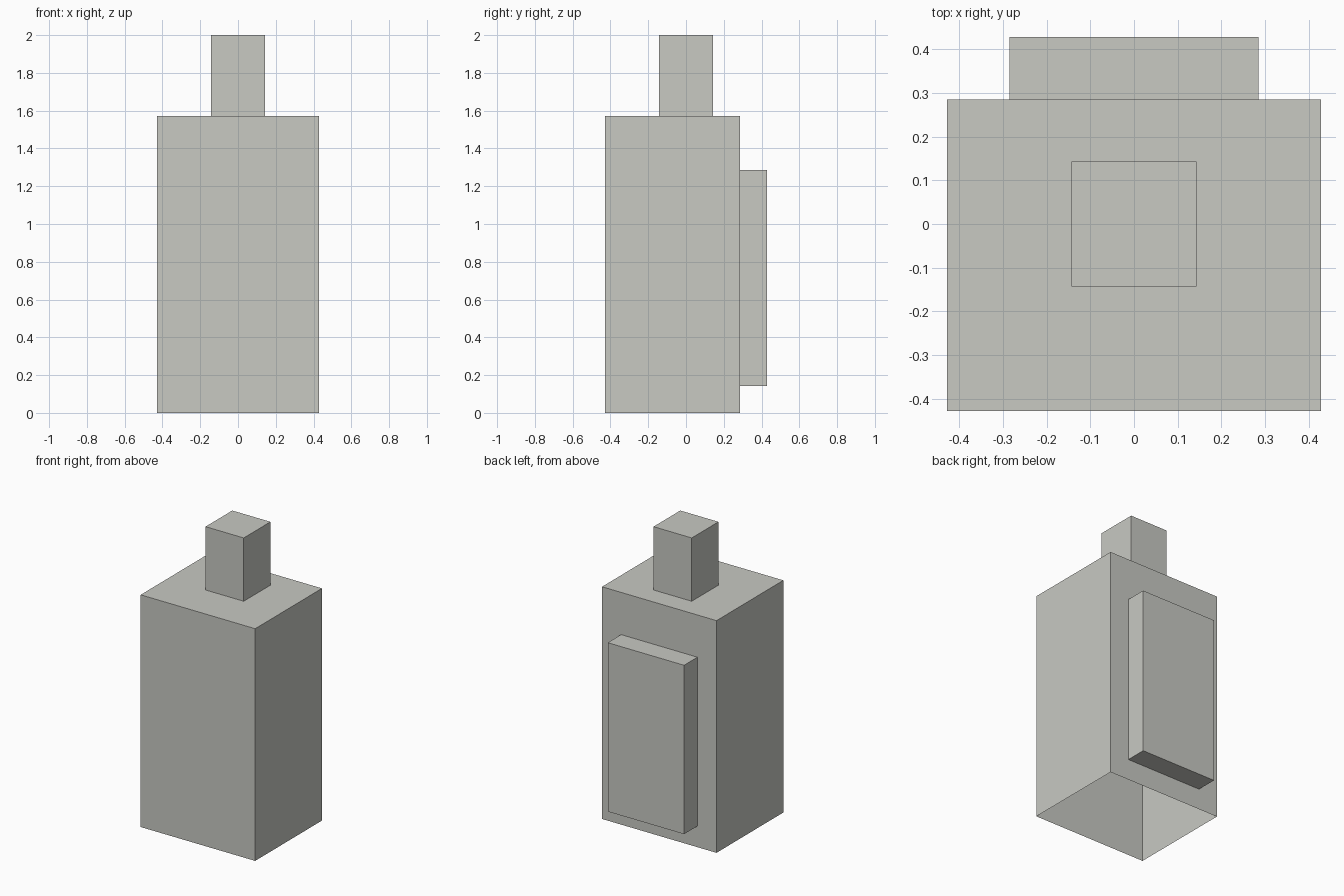
import bpy, bmesh

if "Cube" in bpy.data.objects:
    bpy.data.objects.remove(bpy.data.objects["Cube"])

U = 1 / 7  # the whole model sits on a grid of sevenths

grey = bpy.data.materials.new("warm light grey")
grey.diffuse_color = (0.58, 0.585, 0.545, 1)
grey.use_nodes = True
grey.node_tree.nodes["Principled BSDF"].inputs["Base Color"].default_value = grey.diffuse_color


def level(x0, x1, y0, y1, z):
    """Horizontal rectangle: front-left, front-right, back-right, back-left."""
    return [(x0, y0, z), (x1, y0, z), (x1, y1, z), (x0, y1, z)]


def upright(x0, x1, z0, z1, y):
    """Rectangle facing the back."""
    return [(x1, y, z0), (x0, y, z0), (x0, y, z1), (x1, y, z1)]


def shell(name, loops, cap=True, skip=()):
    """Skin through successive rectangles; skip holds (loop, side) left open."""
    bm = bmesh.new()
    rings = [[bm.verts.new([c * U for c in p]) for p in loop] for loop in loops]
    for n, (a, b) in enumerate(zip(rings, rings[1:])):
        for i in range(4):
            if (n, i) not in skip:
                j = (i + 1) % 4
                bm.faces.new((a[i], a[j], b[j], b[i]))
    if cap:
        bm.faces.new(rings[-1])
    mesh = bpy.data.meshes.new(name)
    bm.to_mesh(mesh)
    bm.free()
    mesh.materials.append(grey)
    obj = bpy.data.objects.new(name, mesh)
    bpy.context.collection.objects.link(obj)


# Main body, open underneath; back wall is left to the panel part
shell("body", [level(-3, 3, -3, 2, 0), level(-3, 3, -3, 2, 11),
               level(-1, 1, -1, 1, 11)], cap=False, skip={(0, 2)})

# Neck block on top
shell("neck", [level(-1, 1, -1, 1, 11), level(-1, 1, -1, 1, 14)])

# Back wall with its raised panel
shell("back_panel", [upright(-3, 3, 0, 11, 2), upright(-2, 2, 1, 9, 2),
                     upright(-2, 2, 1, 9, 3)])
